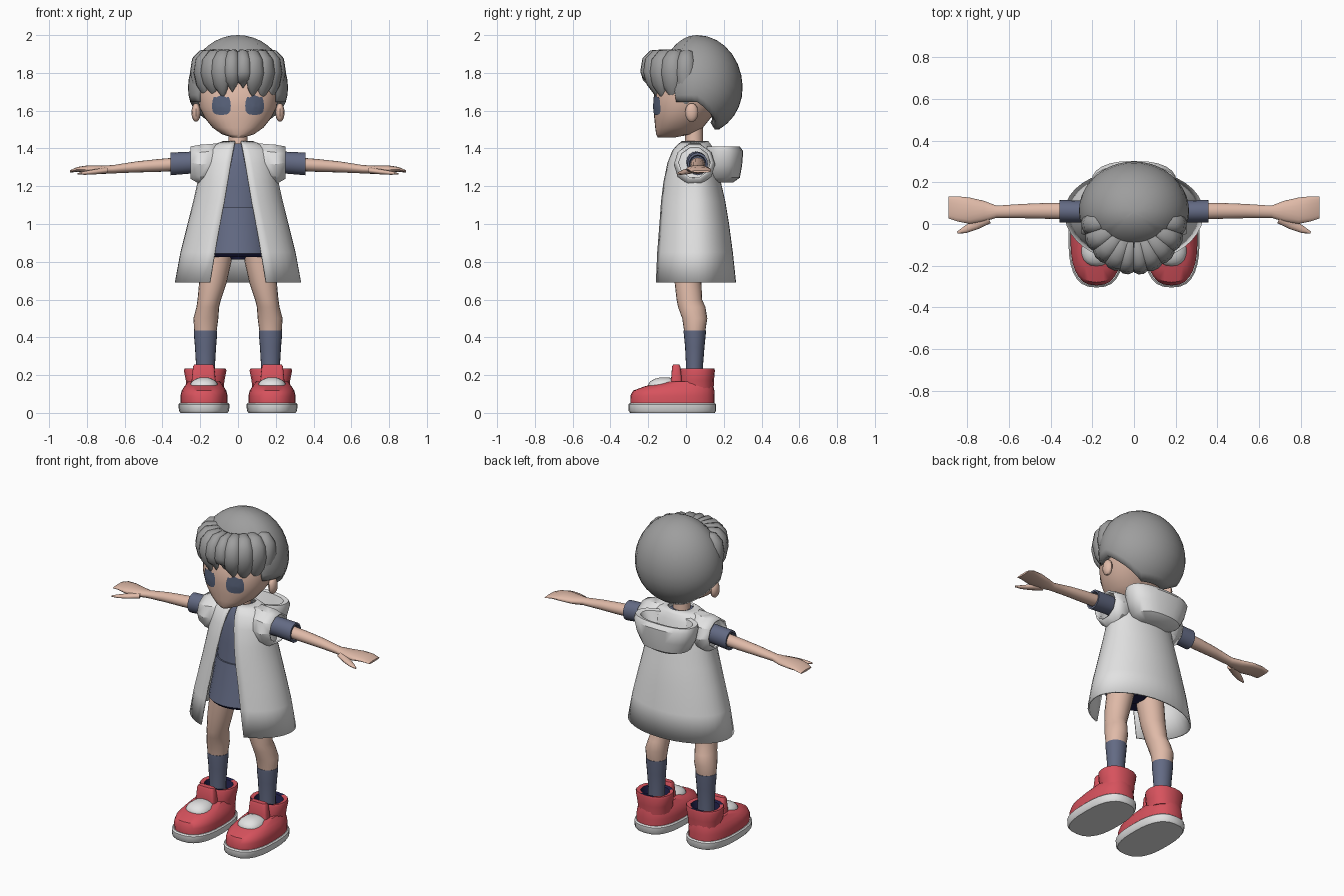
import bpy, bmesh, math
from mathutils import Vector
from mathutils.bvhtree import BVHTree

if "Cube" in bpy.data.objects:
    bpy.data.objects.remove(bpy.data.objects["Cube"])


def material(name, rgb):
    m = bpy.data.materials.new(name)
    m.diffuse_color = (*rgb, 1)
    m.use_nodes = True
    m.node_tree.nodes["Principled BSDF"].inputs["Base Color"].default_value = m.diffuse_color
    return m


HAIR = material("grey hair", (0.34, 0.34, 0.34))
SKIN = material("skin", (0.74, 0.49, 0.39))
WHITE = material("white cloth", (0.76, 0.76, 0.76))
BLUE = material("slate blue", (0.125, 0.145, 0.23))
NAVY = material("dark navy", (0.015, 0.015, 0.07))
RED = material("red", (0.68, 0.085, 0.11))
EYE = material("eye blue", (0.1, 0.125, 0.2))


def make(name, verts, faces, mats, mirror=False, thick=0, offset=0, angle=40, rule=None):
    """Mesh object with consistent normals, optional mirror and thickness."""
    bm = bmesh.new()
    vs = [bm.verts.new(v) for v in verts]
    for f in faces:
        bm.faces.new([vs[i] for i in f])
    bmesh.ops.remove_doubles(bm, verts=bm.verts, dist=1e-5)
    bmesh.ops.recalc_face_normals(bm, faces=bm.faces)
    me = bpy.data.meshes.new(name)
    bm.to_mesh(me)
    bm.free()
    ob = bpy.data.objects.new(name, me)
    bpy.context.collection.objects.link(ob)
    for m in mats if isinstance(mats, list) else [mats]:
        me.materials.append(m)
    if rule:
        for p in me.polygons:
            p.material_index = rule(p)
    if thick:
        s = ob.modifiers.new("thickness", "SOLIDIFY")
        s.thickness, s.offset = thick, offset
    if mirror:
        ob.modifiers.new("mirror", "MIRROR")
    bpy.ops.object.select_all(action="DESELECT")
    ob.select_set(True)
    bpy.context.view_layer.objects.active = ob
    bpy.ops.object.shade_smooth_by_angle(angle=math.radians(angle))
    return ob


def power(v, p):
    return math.copysign(abs(v) ** (2 / p), v)


def loft(name, sections, mats, n=20, p=2, caps=(True, True), **kw):
    """Skin over sections given as (centre, half-axis u, half-axis v)."""
    verts, faces = [], []
    for c, u, v in sections:
        for i in range(n):
            t = math.tau * i / n
            verts.append(Vector(c) + Vector(u) * power(math.cos(t), p) + Vector(v) * power(math.sin(t), p))
    for r in range(len(sections) - 1):
        for i in range(n):
            j = (i + 1) % n
            faces.append((r * n + i, r * n + j, r * n + n + j, r * n + n + i))
    if caps[0]:
        faces.append(tuple(range(n)))
    if caps[1]:
        faces.append(tuple(range(len(verts) - n, len(verts))))
    return make(name, verts, faces, mats, **kw)


def level(z, a, yf, yb, x=0):
    """Horizontal section from front yf to back yb."""
    return ((x, (yf + yb) / 2, z), (a, 0, 0), (0, (yb - yf) / 2, 0))


def across(x, y, z, a, b):
    """Section facing along x."""
    return ((x, y, z), (0, a, 0), (0, 0, b))


def ellipsoid(name, c, r, mat, **kw):
    rows = [math.pi * i / 10 for i in range(11)]
    return loft(name, [((c[0], c[1], c[2] - r[2] * math.cos(t)), (r[0] * math.sin(t), 0, 0),
                        (0, r[1] * math.sin(t), 0)) for t in rows[1:-1]], mat, **kw)


# Head, neck and ears
head = loft("head", [level(*r) for r in (
    (1.458, .03, -.15, -.06), (1.475, .085, -.158, .03), (1.51, .135, -.163, .09),
    (1.56, .175, -.168, .13), (1.62, .205, -.172, .19), (1.70, .22, -.168, .24),
    (1.80, .21, -.12, .23), (1.90, .14, -.06, .15))], SKIN, n=32, p=2.2, angle=60)
loft("neck", [level(1.38, .06, -.02, .1), level(1.43, .05, -.005, .09), level(1.54, .05, -.005, .09)], SKIN)
ellipsoid("ear", (.222, .03, 1.59), (.024, .035, .05), SKIN, n=12, mirror=True)

# Eyes: rounded patches laid on the face
face = BVHTree.FromPolygons([v.co for v in head.data.vertices], [p.vertices[:] for p in head.data.polygons])
verts, faces = [], []
N = 16
for r in range(6):
    for i in range(N):
        t = math.tau * i / N
        x = .088 + .05 * r / 5 * power(math.cos(t), 3)
        z = 1.625 + .048 * r / 5 * power(math.sin(t), 3)
        if r == 5 and i in (2, 4, 6):          # lash points
            z += .01
        hit = face.ray_cast(Vector((x, -1, z)), Vector((0, 1, 0)))[0]
        verts.append((x, hit.y - .005, z))
for r in range(5):
    for i in range(N):
        j = (i + 1) % N
        q = (r * N + i, r * N + j, r * N + N + j, r * N + N + i)
        faces.append(q if r else (0, q[2], q[3]))
verts[1:N] = [verts[0]] * (N - 1)
make("eyes", verts, faces, EYE, mirror=True)


# Hair cap with a hemline that drops toward the nape
def hem(u):
    if u < -.6:
        return 1.80
    if u < 0.1:
        return 1.645
    return 1.63 - .13 * min(1, (u - .1) / .7)


verts, faces = [], []
N, M = 40, 12
for i in range(N):
    t = math.tau * i / N
    u = -math.cos(t)
    h = hem(u) - 1.72
    end = math.acos(h / (.28 if h > 0 else .25))
    for k in range(M + 1):
        q = end * k / M
        c = math.cos(q)
        z = 1.72 + c * (.28 if c > 0 else .25)
        verts.append((.265 * math.sin(t) * math.sin(q),
                      .06 + (.2 if u < 0 else .24) * u * math.sin(q), z))
for i in range(N):
    for k in range(M):
        a, b = i * (M + 1) + k, (i + 1) % N * (M + 1) + k
        faces.append((a, a + 1, b + 1, b) if k else (a, a + 1, b + 1))
for i in range(N):
    verts[i * (M + 1)] = (0, .06, 2.0)
make("hair_cap", verts, faces, HAIR, thick=.045, offset=-1, angle=50)

# Fringe locks fanned around the brow
for deg, tip, w in ((-82, 1.61, .05), (-62, 1.66, .055), (-43, 1.675, .055), (-25, 1.67, .052), (-9, 1.70, .042),
                    (8, 1.72, .042), (24, 1.675, .052), (42, 1.66, .055), (62, 1.65, .055), (82, 1.61, .05)):
    f = math.radians(deg)
    out = Vector((math.sin(f) * .93, -math.cos(f), 0))
    side = Vector((math.cos(f), math.sin(f), 0))
    path = ((.13, 1.915, .4, .02), (.19, 1.905, .75, .03), (.228, 1.86, .95, .035), (.24, 1.79, 1, .035),
            (.23, (1.79 + tip) / 2, .8, .03), (.213, tip + .025, .4, .018), (.205, tip, .06, .003))
    loft("fringe_lock", [(out * r + Vector((0, .03, z)), side * w * s, out * d + Vector((0, 0, d * .5)))
                         for r, z, s, d in path], HAIR, n=10, angle=60)

# Shirt, skirt and under layer
loft("shirt", [level(*r) for r in ((1.06, .148, -.09, .165), (1.2, .14, -.075, .15), (1.32, .13, -.065, .13),
                                   (1.39, .1, -.045, .11), (1.425, .055, -.02, .095))], BLUE, n=24)
loft("skirt", [level(*r) for r in ((.825, .17, -.13, .19), (.845, .185, -.15, .2), (.95, .17, -.125, .185),
                                   (1.09, .152, -.096, .17))], [BLUE, NAVY], n=24,
     rule=lambda p: int(p.center.z < .84))
loft("under_shorts", [level(.812, .04, -.04, .08), level(.86, .09, -.07, .12)], NAVY)

# Open coat, flaring toward the hem
rings = ((.69, .33, .235, .205, .148), (.85, .30, .222, .188, .122), (1.0, .262, .205, .168, .095),
         (1.12, .232, .192, .148, .072), (1.22, .21, .176, .125, .055), (1.32, .2, .152, .105, .038),
         (1.385, .18, .125, .09, .026), (1.415, .13, .1, .075, .02), (1.435, .075, .075, .06, .015))
verts, faces = [], []
N = 32
for z, a, bf, bb, g in rings:
    start = math.asin(g / a)
    for i in range(N + 1):
        t = start + (math.tau - 2 * start) * i / N
        c = -math.cos(t)
        verts.append((a * math.sin(t), .055 + c * (bf if c < 0 else bb), z))
for r in range(len(rings) - 1):
    for i in range(N):
        k = r * (N + 1) + i
        faces.append((k, k + 1, k + N + 2, k + N + 1))
make("coat", verts, faces, WHITE, thick=.01, angle=50)
loft("coat_armhole", [across(.09, .045, 1.33, .085, .098), across(.16, .045, 1.32, .1, .103),
                      across(.2, .045, 1.315, .105, .105), across(.25, .045, 1.325, .088, .085)],
     WHITE, n=10, caps=(False, False), thick=.01, mirror=True, angle=35)

# Hood hanging down the back, hollow on top
loft("hood", [level(*r) for r in ((1.22, .09, .12, .25), (1.245, .15, .1, .285), (1.31, .185, .09, .297),
                                  (1.385, .205, .09, .303), (1.41, .2, .1, .285), (1.405, .17, .12, .265),
                                  (1.32, .13, .14, .24))], WHITE, n=24, p=2.4)

# Sleeves, arms and hands
loft("sleeve", [across(.12, .05, 1.33, .055, .055), across(.25, .06, 1.325, .052, .058),
                across(.357, .062, 1.318, .054, .06), across(.357, .062, 1.318, .045, .047),
                across(.335, .062, 1.318, .04, .042)], BLUE, n=16, mirror=True)
loft("arm", [across(*r) for r in (
    (.3, .062, 1.318, .04, .036), (.42, .063, 1.31, .038, .034), (.54, .062, 1.302, .034, .029),
    (.66, .059, 1.29, .029, .022), (.72, .061, 1.287, .05, .022), (.79, .064, 1.29, .063, .021),
    (.85, .073, 1.289, .06, .013), (.89, .08, 1.278, .053, .006))], SKIN, n=16, mirror=True, angle=60)
loft("thumb", [((.70, .03, 1.284), (.012, .026, 0), (0, 0, .016)), ((.76, -.003, 1.276), (.01, .022, 0), (0, 0, .014)),
               ((.81, -.027, 1.27), (.006, .016, 0), (0, 0, .01)), ((.848, -.042, 1.266), (.002, .005, 0), (0, 0, .004))],
     SKIN, n=10, mirror=True, angle=60)

# Legs and socks
loft("leg", [level(z, a, yf, yb, x) for z, a, yf, yb, x in (
    (.9, .08, -.07, .1, .1), (.8, .078, -.068, .092, .113), (.69, .073, -.06, .082, .133),
    (.6, .062, -.05, .085, .152), (.56, .06, -.042, .103, .16), (.5, .066, -.02, .113, .17),
    (.42, .058, -.008, .1, .173))], SKIN, mirror=True, angle=60)
loft("sock", [level(z, a, yf, yb, .172) for z, a, yf, yb in (
    (.15, .05, 0, .09), (.25, .05, 0, .09), (.35, .056, -.005, .098), (.42, .062, -.012, .105),
    (.437, .062, -.012, .106))], BLUE, mirror=True)

# Shoes: sole, upper, collar with dark lining, tongue and pale toe panel
loft("shoe_sole", [level(z, a, yf, yb, .18) for z, a, yf, yb in (
    (0, .125, -.295, .152), (.012, .133, -.305, .16), (.045, .135, -.305, .16), (.052, .128, -.297, .152))],
     WHITE, n=28, p=2.6, mirror=True)
loft("shoe_upper", [level(z, a, yf, yb, .18) for z, a, yf, yb in (
    (.045, .124, -.293, .152), (.09, .125, -.295, .152), (.118, .118, -.28, .15), (.14, .104, -.22, .146),
    (.165, .085, -.12, .14))], RED, n=28, p=2.5, mirror=True)
loft("shoe_collar", [level(z, a, yf, yb, .174) for z, a, yf, yb in (
    (.12, .098, -.04, .146), (.17, .102, -.036, .148), (.225, .113, -.034, .153), (.236, .108, -.03, .15),
    (.232, .085, -.012, .128), (.185, .075, -.005, .118))], [RED, NAVY], n=16, p=2.3, mirror=True,
     rule=lambda p: int(p.center.z > .18 and math.hypot(p.center.x - .174, p.center.y - .058) < .088))
loft("shoe_tongue", [level(z, a, yf, yb, .182) for z, a, yf, yb in (
    (.14, .066, -.085, -.02), (.19, .062, -.078, -.022), (.245, .056, -.074, -.03), (.256, .05, -.068, -.036))],
     RED, n=20, p=5, mirror=True)
ellipsoid("shoe_panel", (.18, -.115, .14), (.076, .088, .049), WHITE, p=2.4, mirror=True)
